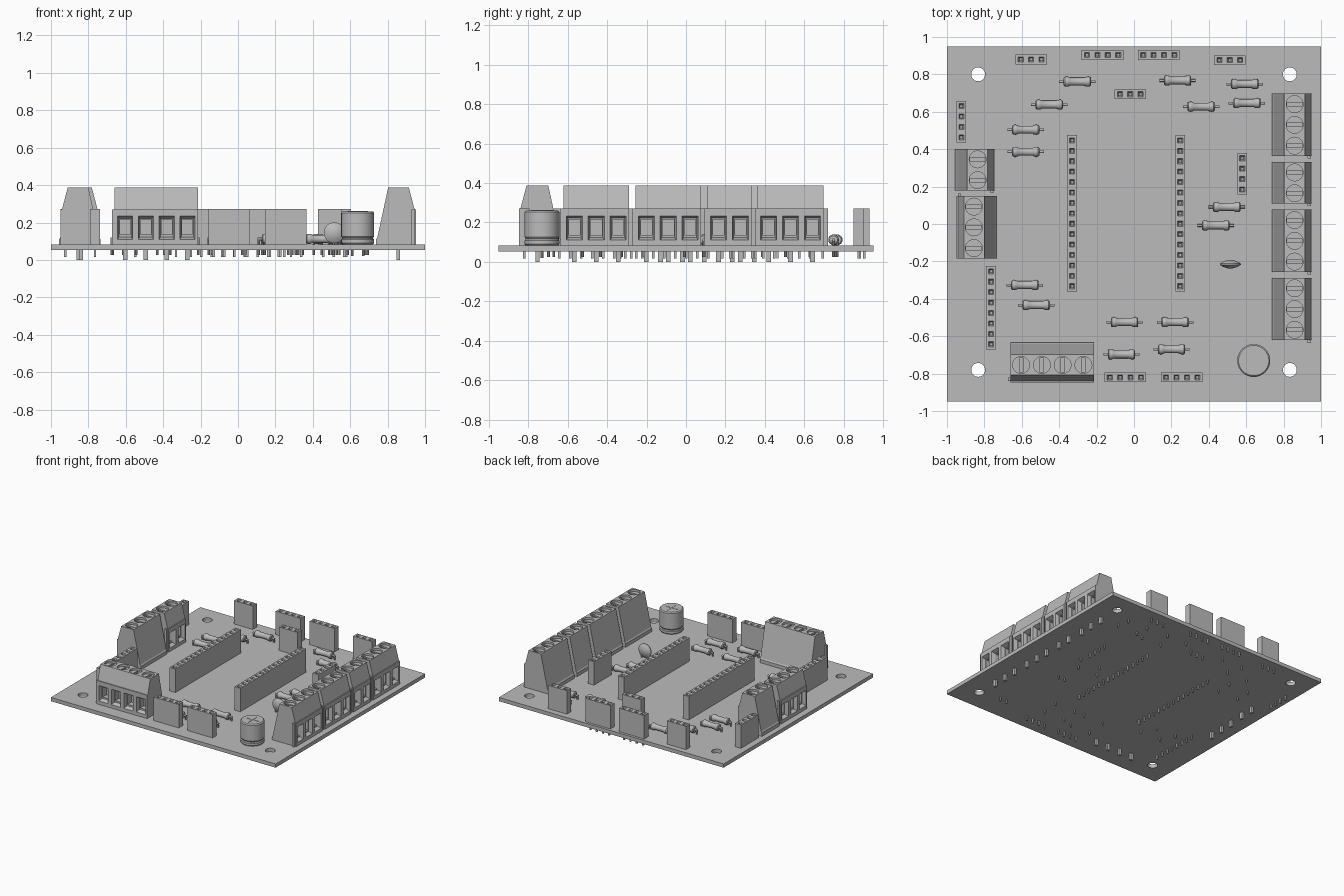
import bpy, bmesh, math
from mathutils import Matrix, Vector

if "Cube" in bpy.data.objects:
    bpy.data.objects.remove(bpy.data.objects["Cube"])

grey = bpy.data.materials.new("plain grey")
grey.use_nodes = True
COLOUR = (0.5, 0.5, 0.5, 1)
grey.diffuse_color = COLOUR
grey.node_tree.nodes["Principled BSDF"].inputs["Base Color"].default_value = COLOUR

BOTTOM, TOP = 0.053, 0.083
PITCH = 0.0557      # header pin spacing
WAY = 0.111         # terminal spacing


def box(bm, x, y, z, taper=1.0):
    """Box from (min, max) ranges; taper shrinks its lower end."""
    mid = Vector(((x[0] + x[1]) / 2, (y[0] + y[1]) / 2, (z[0] + z[1]) / 2))
    size = (x[1] - x[0], y[1] - y[0], z[1] - z[0])
    verts = bmesh.ops.create_cube(bm, size=1)["verts"]
    for v in verts:
        k = taper if v.co.z < 0 else 1
        v.co = mid + Vector((v.co.x * size[0] * k, v.co.y * size[1] * k, v.co.z * size[2]))
    return verts


def rod(bm, x, y, z, r, segs=24):
    bmesh.ops.create_cone(bm, cap_ends=True, segments=segs, radius1=r, radius2=r,
                          depth=z[1] - z[0],
                          matrix=Matrix.Translation((x, y, (z[0] + z[1]) / 2)))


def lathe(bm, profile, segs, matrix=Matrix()):
    """Spin (radius, height) points around z."""
    pts = [bm.verts.new((r, 0, h)) for r, h in profile]
    edges = [bm.edges.new(p) for p in zip(pts, pts[1:])]
    bmesh.ops.spin(bm, geom=pts + edges, cent=(0, 0, 0), axis=(0, 0, 1),
                   angle=math.tau, steps=segs, use_merge=True)
    spun = list({v for v in bm.verts if v.is_valid and not v.tag})
    bmesh.ops.remove_doubles(bm, verts=spun, dist=1e-5)
    bmesh.ops.transform(bm, matrix=matrix, verts=[v for v in bm.verts if not v.tag])
    for v in bm.verts:
        v.tag = True


def finish(name, bm, loc=(0, 0, 0), turn=0, smooth=False):
    bmesh.ops.recalc_face_normals(bm, faces=bm.faces)
    mesh = bpy.data.meshes.new(name)
    bm.to_mesh(mesh)
    bm.free()
    mesh.materials.append(grey)
    return place(name, mesh, loc, turn, smooth)


def place(name, mesh, loc, turn=0, smooth=False):
    ob = bpy.data.objects.new(name, mesh)
    ob.location = loc
    ob.rotation_euler.z = math.radians(turn)
    bpy.context.collection.objects.link(ob)
    bpy.ops.object.select_all(action="DESELECT")
    ob.select_set(True)
    bpy.context.view_layer.objects.active = ob
    if smooth:
        bpy.ops.object.shade_smooth_by_angle(angle=math.radians(35))
    return ob


def cut(ob, bm):
    """Subtract the cutter mesh and discard it."""
    cutter = finish("cutter", bm, ob.location, math.degrees(ob.rotation_euler.z))
    cutter.hide_render = True
    bpy.context.view_layer.update()
    mod = ob.modifiers.new("cut", "BOOLEAN")
    mod.operation, mod.object, mod.solver = "DIFFERENCE", cutter, "EXACT"
    bpy.context.view_layer.objects.active = ob
    bpy.ops.object.modifier_apply(modifier=mod.name)
    bpy.data.objects.remove(cutter)


def row(n, step):
    return [(i - (n - 1) / 2) * step for i in range(n)]


# Board with four mounting holes
bm = bmesh.new()
box(bm, (-1, 1), (-0.95, 0.95), (BOTTOM, TOP))
board = finish("circuit_board", bm)
bm = bmesh.new()
for x in (-0.833, 0.833):
    for y in (-0.78, 0.8):
        rod(bm, x, y, (0, 0.2), 0.037, 32)
cut(board, bm)


# Screw terminals, modelled with the wire openings towards -y
def terminal(name, ways, x, y, turn):
    half = ways * WAY / 2
    bm = bmesh.new()
    side = [(-.107, TOP), (-.107, .27), (-.099, .27), (-.068, .388),
            (.042, .388), (.1, .12), (.107, .11), (.107, TOP)]
    face = bm.faces.new([bm.verts.new((-half, a, b)) for a, b in side])
    out = bmesh.ops.extrude_face_region(bm, geom=[face])["geom"]
    bmesh.ops.translate(bm, vec=(2 * half, 0, 0),
                        verts=[v for v in out if isinstance(v, bmesh.types.BMVert)])
    body = finish(name, bm, (x, y, 0), turn)

    wells, slots = bmesh.new(), bmesh.new()
    to_front = Matrix.Translation((0, -0.107, 0.172)) @ Matrix.Rotation(math.pi / 2, 4, "X")
    for px in row(ways, WAY):
        rod(wells, px, -0.014, (0.372, 0.42), 0.045, 32)
        funnel = box(wells, (px - .041, px + .041), (-.062, .062), (-.03, .001), .8)
        bmesh.ops.transform(wells, matrix=to_front, verts=funnel)
        box(slots, (px - .009, px + .009), (-.055, .027), (.358, .38))
        box(slots, (px - .028, px + .028), (-.09, -.03), (.135, .215))
    cut(body, wells)
    cut(body, slots)

    # Side rib and solder pins
    bm = bmesh.new()
    box(bm, (-half - .014, -half), (-.1, -.082), (TOP, .27))
    for px in row(ways, WAY):
        box(bm, (px - .012, px + .012), (-.022, -.002), (0, BOTTOM + .005))
    finish(name + "_rib_and_pins", bm, (x, y, 0), turn)


for i, (ways, y) in enumerate([(3, .53), (2, .22), (3, -.09), (3, -.455)]):
    terminal(f"left_terminal_{i + 1}", ways, 0.845, y, 90)
terminal("right_terminal_2_way", 2, -0.85, 0.29, 90)
terminal("right_terminal_3_way", 3, -0.842, -0.018, -90)
terminal("front_terminal_4_way", 4, -0.437, -0.74, 0)


# Socket headers
def header(name, pins, x, y, turn):
    half = pins * PITCH / 2
    bm = bmesh.new()
    box(bm, (-half, half), (-.026, .026), (TOP, .271))
    body = finish(name, bm, (x, y, 0), turn)
    holes, legs = bmesh.new(), bmesh.new()
    for px in row(pins, PITCH):
        box(holes, (px - .014, px + .014), (-.014, .014), (.25, .272), .5)
        box(legs, (px - .006, px + .006), (-.006, .006), (.016, BOTTOM + .005))
    cut(body, holes)
    finish(name + "_pins", legs, (x, y, 0), turn)


HEADERS = [(3, -.55, .88, 0), (4, -.168, .904, 0), (4, .133, .904, 0), (3, .512, .876, 0),
           (3, -.02, .694, 0), (4, -.923, .547, 90), (15, -.331, .057, 90),
           (15, .247, .057, 90), (4, .579, .268, 90), (8, -.764, -.448, 90),
           (4, -.046, -.82, 0), (4, .255, -.82, 0)]
for i, h in enumerate(HEADERS):
    header(f"socket_header_{i + 1}", *h)

# Resistors: one shared mesh of body and bent leads
half_profile = [(0, .097), (.007, .097), (.007, .073), (.02, .073), (.026, .067),
                (.027, .055), (.025, .044), (.021, .038)]
profile = half_profile + [(r, -h) for r, h in reversed(half_profile)]
bm = bmesh.new()
lathe(bm, profile, 20, Matrix.Translation((0, 0, .112)) @ Matrix.Rotation(math.pi / 2, 4, "Y"))
for x in (-.09, .09):
    rod(bm, x, 0, (.025, .112), .007, 10)
resistor = finish("resistor_1", bm, (-.303, .761, 0), 0, True)
SPOTS = [(-.453, .638), (-.579, .504), (-.579, .386), (.233, .767), (.359, .627),
         (.592, .748), (.603, .646), (.496, .091), (.437, -.008), (-.584, -.327),
         (-.523, -.434), (-.051, -.525), (-.067, -.697), (.22, -.525), (.201, -.67)]
for i, (x, y) in enumerate(SPOTS):
    place(f"resistor_{i + 2}", resistor.data, (x, y, 0))

# Disc capacitor: upright lens on two leads
bm = bmesh.new()
lens = [(0, .023), (.02, .021), (.04, .013), (.056, .003),
        (.056, -.003), (.04, -.013), (.02, -.021), (0, -.023)]
lathe(bm, lens, 28, Matrix.Translation((0, 0, .145)) @ Matrix.Rotation(math.pi / 2, 4, "X"))
for x in (-.028, .028):
    rod(bm, x, 0, (.025, .13), .006, 10)
finish("disc_capacitor", bm, (.515, -.215, 0), 0, True)

# Can capacitor with a crimp groove and a scored top
bm = bmesh.new()
can = [(0, TOP), (.082, TOP), (.088, .09), (.088, .108), (.083, .115), (.083, .119),
       (.088, .126), (.088, .252), (.081, .26), (0, .26)]
lathe(bm, can, 40)
for x in (-.03, .03):
    rod(bm, x, 0, (.02, TOP), .007, 10)
can_body = finish("can_capacitor", bm, (.64, -.73, 0), 0, True)
for name, turn in (("can_score_a", 0), ("can_score_b", 90)):
    bm = bmesh.new()
    box(bm, (-.055, .055), (-.005, .005), (.258, .262))
    finish(name, bm, (.64, -.73, 0), turn)
